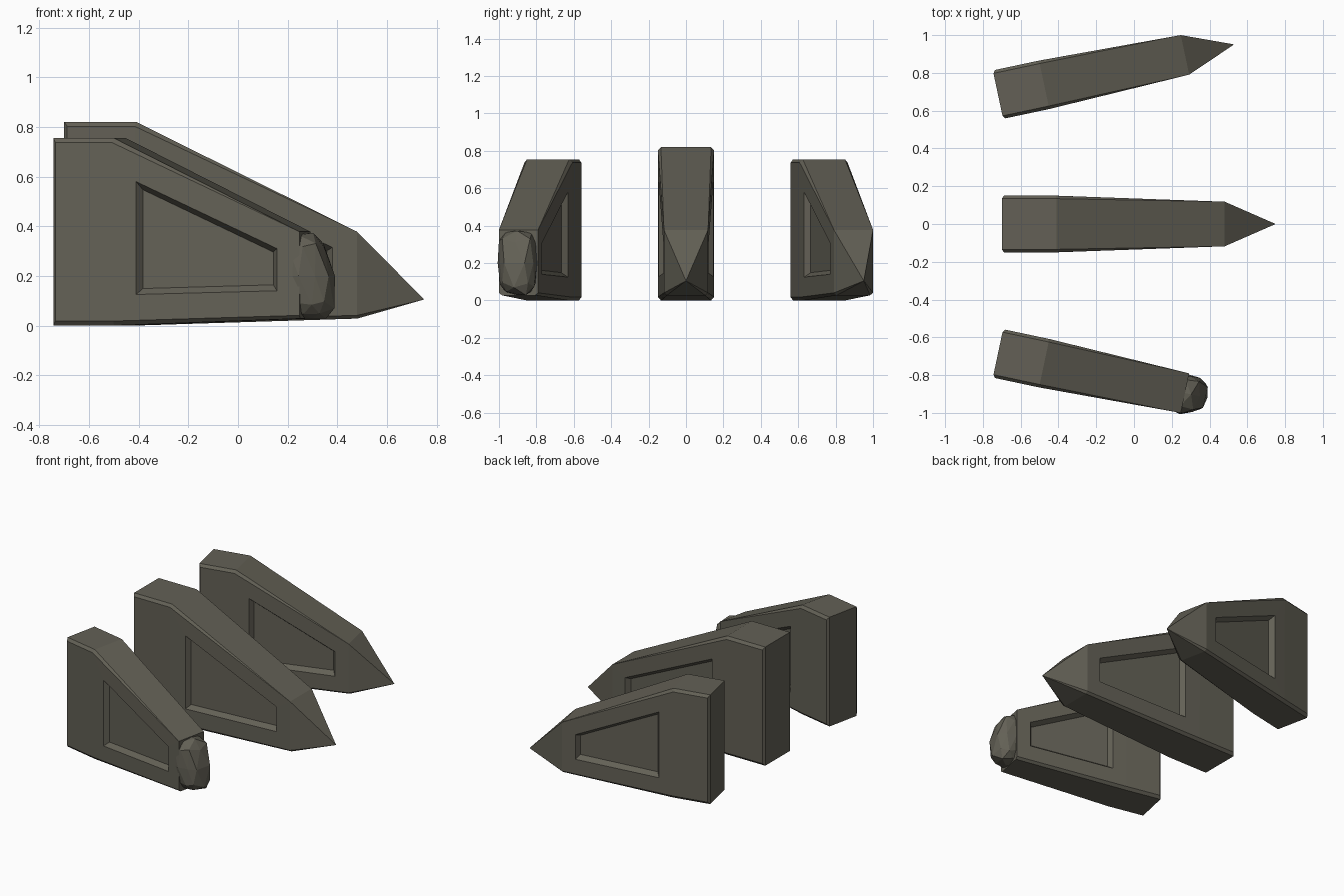
import bpy, bmesh, math, random
from mathutils import Matrix

if "Cube" in bpy.data.objects:
    bpy.data.objects.remove(bpy.data.objects["Cube"])

random.seed(4)
stone = bpy.data.materials.new("dark stone")
stone.diffuse_color = (0.125, 0.118, 0.092, 1)
stone.use_nodes = True
stone.node_tree.nodes["Principled BSDF"].inputs["Base Color"].default_value = stone.diffuse_color


def finish(bm, name, matrix):
    bmesh.ops.remove_doubles(bm, verts=bm.verts, dist=0.0005)
    bmesh.ops.recalc_face_normals(bm, faces=bm.faces)
    me = bpy.data.meshes.new(name)
    bm.to_mesh(me)
    bm.free()
    me.materials.append(stone)
    ob = bpy.data.objects.new(name, me)
    ob.matrix_world = matrix
    bpy.context.collection.objects.link(ob)


def spike(name, matrix, bend, front, tip, height, w0, w1, panel, broken=False):
    """Chamfered wedge along +x with a sunken panel on each side."""
    bm = bmesh.new()
    bv = 0.016

    def width(u):
        return w0 + (w1 - w0) * max(0, (u - bend) / (front - bend))

    # profile: u, z, then the chamfer shift in u and z
    prof = [(0, 0, .012, .018), (bend, 0, 0, .018), (front, .028, 0, .013),
            (front, .378, 0, 0), (bend, height, -.005, -.018), (0, height, .012, -.018)]
    rims, sides = {}, {}
    for s in (-1, 1):
        rims[s], sides[s] = [], []
        for u, z, du, dz in prof:
            b = bv if dz else 0
            rims[s].append(bm.verts.new((u, s * (width(u) - b), z)))
            sides[s].append(bm.verts.new((u + du, s * width(u + du), z + dz)))
        r, f = rims[s], sides[s]
        # chamfer strip, open at the front end
        for i in (0, 1, 3, 4, 5):
            j = (i + 1) % 6
            bm.faces.new((r[i], r[j], f[j], f[i]))
        bm.faces.new((f[0], f[1], f[4], f[5]))
        # sunken panel with sloping walls
        outer = [f[1], f[2], f[3], f[4]]
        lip = [bm.verts.new((u, s * width(u), z)) for u, z in panel]
        floor = [bm.verts.new((u + du, s * (width(u) - .032), z + dz))
                 for (u, z), (du, dz) in zip(panel, ((.022, .024), (-.022, .024), (-.022, -.014), (.022, -.033)))]
        for a, b in ((outer, lip), (lip, floor)):
            for i in range(4):
                j = (i + 1) % 4
                bm.faces.new((a[i], a[j], b[j], b[i]))
        bm.faces.new(floor)
    # outer band joining the two sides
    for i in (0, 1, 3, 4, 5):
        j = (i + 1) % 6
        bm.faces.new((rims[-1][i], rims[-1][j], rims[1][j], rims[1][i]))
    # front section: flat end when broken, otherwise a point
    ring = [rims[-1][2], sides[-1][2], sides[-1][3], rims[-1][3],
            rims[1][3], sides[1][3], sides[1][2], rims[1][2]]
    if broken:
        bm.faces.new(ring)
    else:
        point = bm.verts.new((tip, 0, .105))
        for a, b in zip(ring, ring[1:] + ring[:1]):
            bm.faces.new((a, b, point))
    finish(bm, name, matrix)


def place(x, y, degrees):
    return Matrix.Translation((x, y, 0)) @ Matrix.Rotation(math.radians(degrees), 4, 'Z')


# centre spike
spike("centre_spike", place(-.70, 0, 0), .29, 1.18, 1.45, .82, .15, .118,
      [(.40, .13), (1.08, .145), (1.08, .315), (.40, .635)])

# side spikes, splayed outwards; the front one has lost its point
side_panel = [(.343, .125), (.92, .14), (.92, .31), (.343, .58)]
for name, s, broken in (("back_spike", 1, False), ("front_spike", -1, True)):
    spike(name, place(-.72, s * .685, s * 12), .25, 1.012, 1.278, .755, .131, .107,
          side_panel, broken)

# jagged stump on the broken spike
bm = bmesh.new()
bmesh.ops.create_icosphere(bm, subdivisions=2, radius=1)
for v in bm.verts:
    x, y, z = v.co
    k = random.uniform(.9, 1.06)
    y, z = (math.copysign(abs(c) ** .6, c) for c in (y, z))
    v.co = (1.01 + .115 * x * k - .03 * z, .11 * y * k, .2 + .183 * z * k)
finish(bm, "broken_stump", place(-.72, -.685, -12))
